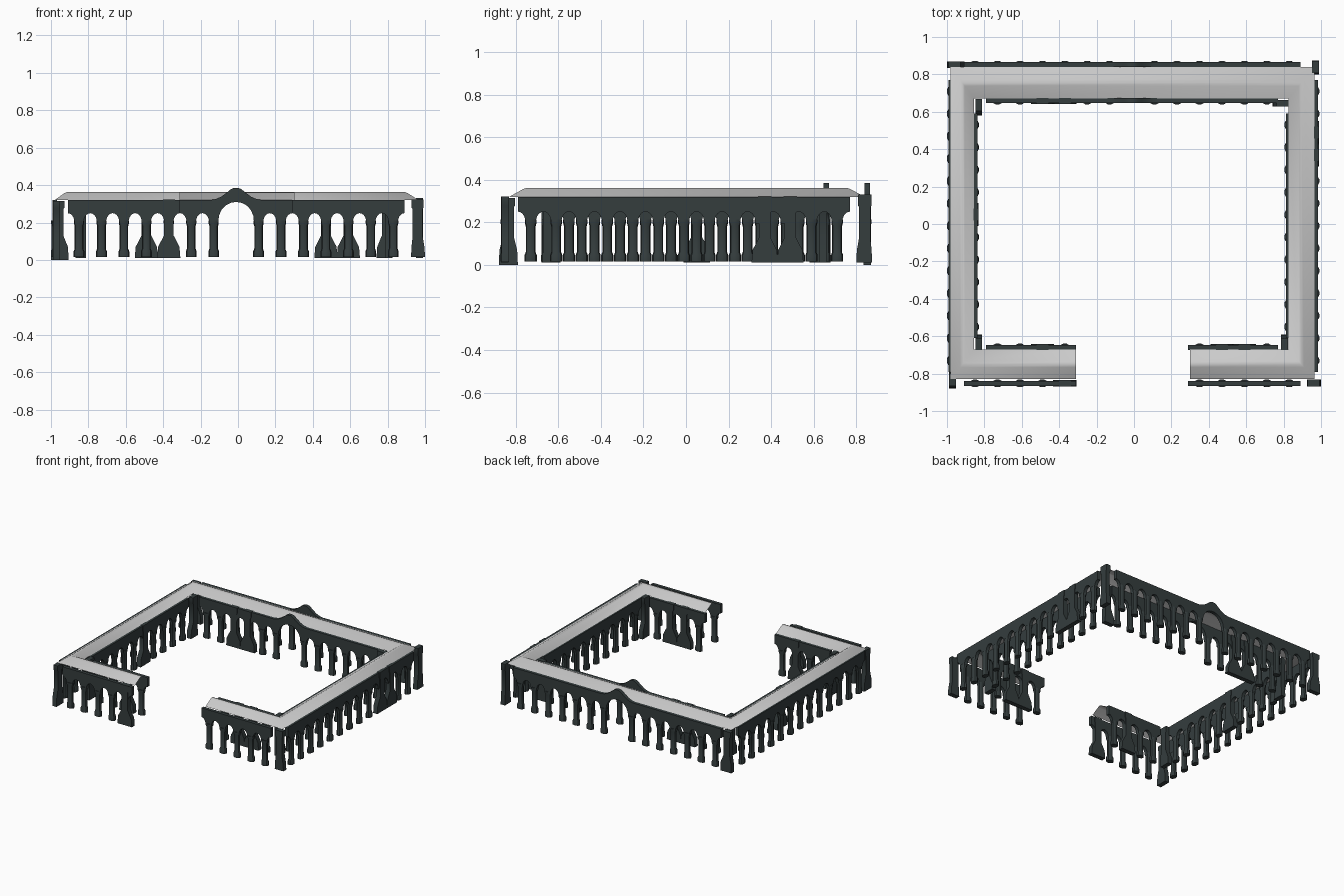
import bpy, bmesh, math

if "Cube" in bpy.data.objects:
    bpy.data.objects.remove(bpy.data.objects["Cube"])

P = 0.12          # column spacing
TOP = 0.32        # wall top
stone = bpy.data.materials.new("dark_stone")
stone.diffuse_color = (0.035, 0.047, 0.048, 1)
stone.use_nodes = True
stone.node_tree.nodes["Principled BSDF"].inputs["Base Color"].default_value = stone.diffuse_color


def finish(bm, name, mat=None, angle=35):
    bmesh.ops.recalc_face_normals(bm, faces=bm.faces)
    me = bpy.data.meshes.new(name)
    bm.to_mesh(me)
    bm.free()
    ob = bpy.data.objects.new(name, me)
    bpy.context.collection.objects.link(ob)
    if mat:
        me.materials.append(mat)
    bpy.ops.object.select_all(action='DESELECT')
    bpy.context.view_layer.objects.active = ob
    ob.select_set(True)
    bpy.ops.object.shade_smooth_by_angle(angle=math.radians(angle))
    return ob


def place(axis, pos, u, v, z):
    return (u, pos + v, z) if axis == 'x' else (pos + v, u, z)


def slab(bm, axis, pos, prof, thick):
    # extrude a (u, z) outline through the wall thickness
    a = [bm.verts.new(place(axis, pos, u, -thick / 2, z)) for u, z in prof]
    b = [bm.verts.new(place(axis, pos, u, thick / 2, z)) for u, z in prof]
    bm.faces.new(a)
    bm.faces.new(b[::-1])
    for i in range(len(a)):
        j = (i + 1) % len(a)
        bm.faces.new((a[i], a[j], b[j], b[i]))


def column(bm, axis, pos, u0):
    # turned column with a base and a small capital
    prof = [(.029, .015), (.029, .045), (.023, .06), (.023, .18), (.027, .195), (.027, .212)]
    n = 10
    rings = []
    for r, z in prof:
        rings.append([bm.verts.new(place(axis, pos, u0 + r * math.cos(2 * math.pi * k / n),
                                         .75 * r * math.sin(2 * math.pi * k / n), z)) for k in range(n)])
    for a, b in zip(rings, rings[1:]):
        for k in range(n):
            bm.faces.new((a[k], a[(k + 1) % n], b[(k + 1) % n], b[k]))
    bm.faces.new(rings[0])
    bm.faces.new(rings[-1])


def arch(u0, half, spring, apex):
    # pointed-round arch from left springer to right springer
    n = 10
    pts = []
    for k in range(n + 1):
        t = math.pi * (1 - k / n)
        pts.append((u0 + half * math.cos(t), spring + (apex - spring) * math.sin(t) ** 0.9))
    return pts


def arcade(name, axis, pos, first, count, piers=(), gate=None):
    cols = [first + P * i for i in range(count)]
    if gate is not None:
        cols = [c for c in cols if abs(c - gate) > .03]
    lo, hi = cols[0] - P / 2, cols[-1] + P / 2
    low = [(lo, TOP)]
    low += arch(lo, .036, .195, .25)[5:]          # half arch at the end
    for a, b in zip(cols, cols[1:]):
        wide = b - a > 1.5 * P
        low += arch((a + b) / 2, (b - a) / 2 - .024, .2 if wide else .195, .31 if wide else .25)
    low += arch(hi, .036, .195, .25)[:6]
    low.append((hi, TOP))
    if gate is not None:                          # raised hump above the wide arch
        hump = [(.14, .32), (.11, .325), (.08, .338), (.05, .36), (.03, .377), (.012, .385)]
        low += [(gate + u, z) for u, z in hump] + [(gate - u, z) for u, z in hump[::-1]]
    bm = bmesh.new()
    slab(bm, axis, pos, low, .026)
    for c in cols:
        if all(abs(c - p) > .03 for p in piers):
            column(bm, axis, pos, c)
    finish(bm, name, stone)
    for p in piers:
        pier(name + "_buttress", axis, pos, p, .062, .062)


def pier(name, axis, pos, u0, left, right, base=.01, top=.322):
    # buttress with a flared foot
    w = .026
    prof = [(-left, base), (-left * .92, .07), (-w, .13), (-w, .27), (-w - .006, .28), (-w - .006, top),
            (w + .006, top), (w + .006, .28), (w, .27), (w, .13), (right * .92, .07), (right, base)]
    bm = bmesh.new()
    slab(bm, axis, pos, [(u0 + u, z) for u, z in prof], .036)
    finish(bm, name, stone)


# outer arcades
arcade("outer_back_arcade", 'x', .852, -.85, 15, gate=-.01)
arcade("outer_front_left_arcade", 'x', -.852, -.85, 5, piers=(-.37,))
arcade("outer_front_right_arcade", 'x', -.852, .35, 5)
arcade("outer_left_arcade", 'y', -.98, -.73, 13)
arcade("outer_right_arcade", 'y', .97, -.73, 13, piers=(.37, .49))

# inner arcades
arcade("inner_back_arcade", 'x', .66, -.73, 13, piers=(-.49, -.37), gate=-.01)
arcade("inner_front_left_arcade", 'x', -.66, -.73, 4, piers=(-.49,))
arcade("inner_front_right_arcade", 'x', -.66, .35, 4, piers=(.47, .59))
arcade("inner_left_arcade", 'y', -.85, -.55, 10, piers=(.05,))
arcade("inner_right_arcade", 'y', .825, -.55, 10)

# corner piers: outer ones flare outward, inner ones flare along the walls
pier("corner_pier_front_left", 'y', -.97, -.835, .045, .045, 0, .315)
pier("corner_pier_back_left", 'x', .852, -.96, .04, .055, 0, .315)
pier("corner_pier_front_right", 'x', -.85, .96, .035, .04, .015, .322)
pier("corner_pier_back_right", 'y', .97, .84, .04, .035, .01, .33)
pier("inner_pier_front_left", 'y', -.83, -.645, .03, .055)
pier("inner_pier_back_left", 'y', -.83, .635, .055, .03)
pier("inner_pier_front_right", 'y', .805, -.645, .03, .055)
pier("inner_pier_back_right", 'x', .645, .795, .055, .03)

# gabled roof shell running around the court
bm = bmesh.new()
outer = [(.30, -.83), (.965, -.83), (.965, .84), (-.98, .84), (-.98, -.83), (-.31, -.83)]
inner = [(.30, -.67), (.825, -.67), (.825, .67), (-.855, .67), (-.855, -.67), (-.31, -.67)]
rows = []
for t, z in ((0, .32), (.4, .356), (.5, .362), (.6, .356), (1, .32)):
    rows.append([bm.verts.new((o[0] + (i[0] - o[0]) * t, o[1] + (i[1] - o[1]) * t, z))
                 for o, i in zip(outer, inner)])
for a, b in zip(rows, rows[1:]):
    for k in range(5):
        bm.faces.new((a[k], a[k + 1], b[k + 1], b[k]))
finish(bm, "roof", None, 60)
